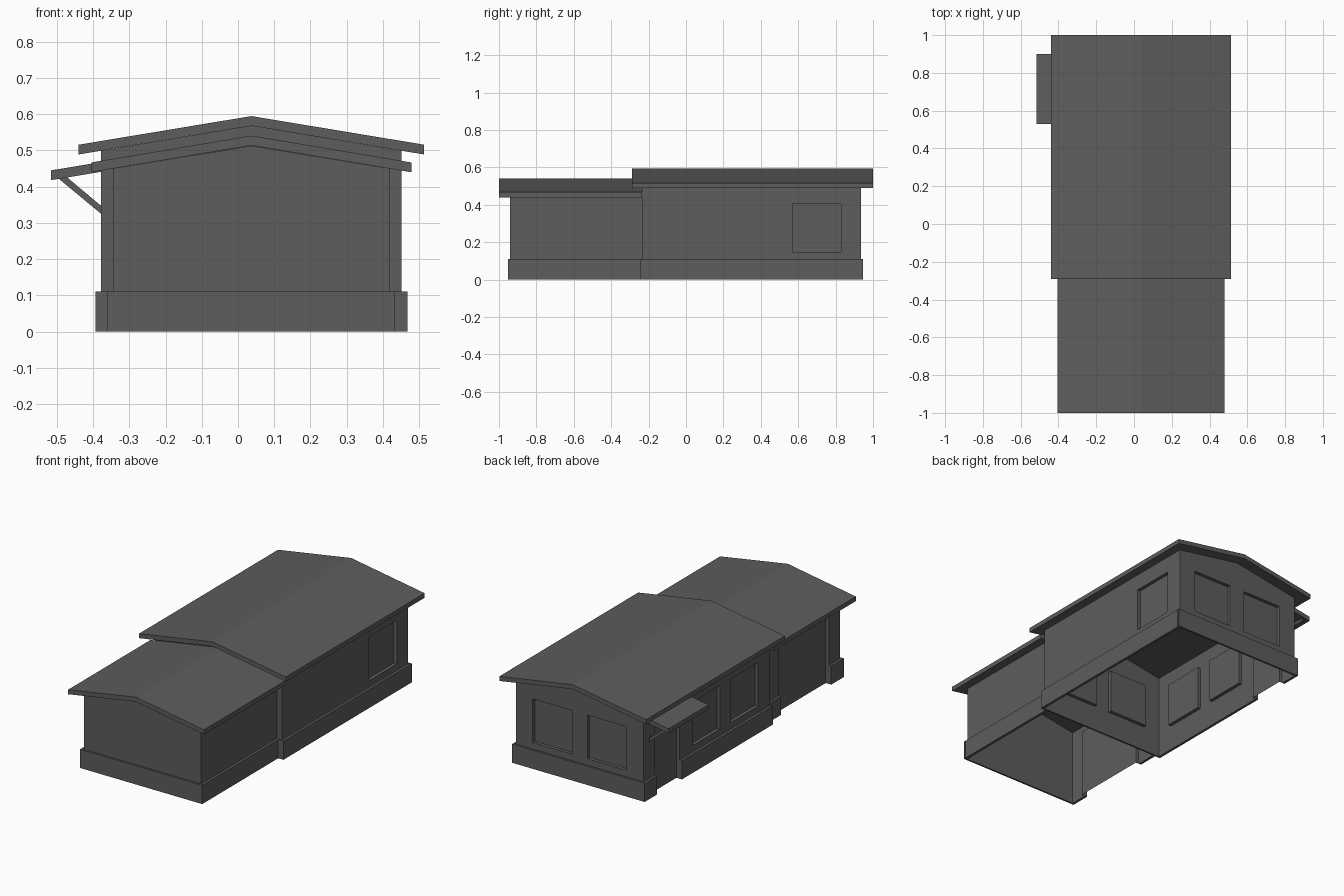
import bpy
import bmesh
from mathutils import Vector

cube = bpy.data.objects.get("Cube")
if cube:
    bpy.data.objects.remove(cube, do_unlink=True)

GREY = (0.11, 0.11, 0.11, 1.0)
mat = bpy.data.materials.new("dark_grey")
mat.use_nodes = True
mat.diffuse_color = GREY
bsdf = next(n for n in mat.node_tree.nodes if n.type == 'BSDF_PRINCIPLED')
bsdf.inputs["Base Color"].default_value = GREY

MID = 0.037                  # x of the ridge line
UP = Vector((0, 0, 1))
BASE_TOP = 0.11
WIN_LOW, WIN_HIGH = 0.148, 0.404
RECESS = 0.02


def finish(bm, name):
    mesh = bpy.data.meshes.new(name)
    bm.to_mesh(mesh)
    bm.free()
    mesh.materials.append(mat)
    obj = bpy.data.objects.new(name, mesh)
    bpy.context.collection.objects.link(obj)
    return obj


def prism(name, profile, y0, y1):
    """Extrude an x-z outline along y."""
    bm = bmesh.new()
    face = bm.faces.new([bm.verts.new((x, y0, z)) for x, z in profile])
    out = bmesh.ops.extrude_face_region(bm, geom=[face])
    moved = [g for g in out["geom"] if isinstance(g, bmesh.types.BMVert)]
    bmesh.ops.translate(bm, vec=(0, y1 - y0, 0), verts=moved)
    bmesh.ops.recalc_face_normals(bm, faces=bm.faces)
    return finish(bm, name)


def box(name, x0, x1, y0, y1, z0, z1):
    return prism(name, [(x0, z0), (x1, z0), (x1, z1), (x0, z1)], y0, y1)


def wall(name, start, end, height, openings=(), peak=None):
    """Sheet wall with recessed openings (a, b, low, high) and optional gable."""
    start, end = Vector((*start, 0)), Vector((*end, 0))
    u = (end - start).normalized()
    normal = u.cross(UP)
    length = (end - start).length
    bm = bmesh.new()

    def quad(points):
        bm.faces.new([bm.verts.new(start + u * a + UP * v - normal * d)
                      for a, v, d in points])

    us = sorted({0, length, *(o[0] for o in openings), *(o[1] for o in openings)})
    vs = sorted({0, height, *(o[2] for o in openings), *(o[3] for o in openings)})
    for a, b in zip(us, us[1:]):
        for c, d in zip(vs, vs[1:]):
            m, n = (a + b) / 2, (c + d) / 2
            if not any(o[0] < m < o[1] and o[2] < n < o[3] for o in openings):
                quad([(a, c, 0), (b, c, 0), (b, d, 0), (a, d, 0)])
    for a, b, c, d in openings:
        ring = [(a, c), (b, c), (b, d), (a, d)]
        quad([(*p, RECESS) for p in ring])
        for i, p in enumerate(ring):
            q = ring[(i + 1) % 4]
            if p[1] + q[1] > 0:
                quad([(*p, 0), (*q, 0), (*q, RECESS), (*p, RECESS)])
    if peak:
        quad([(0, height, 0), (length, height, 0), (length / 2, peak, 0)])
    bmesh.ops.remove_doubles(bm, verts=bm.verts, dist=0.0001)
    return finish(bm, name)


def roof(name, half, y0, y1, ridge, eave, thick):
    prism(name, [(MID - half, eave), (MID, ridge), (MID + half, eave),
                 (MID + half, eave - thick), (MID, ridge - thick),
                 (MID - half, eave - thick)], y0, y1)


# Main block walls
half = 0.415
left, right, front, back = MID - half, MID + half, -0.235, 0.935
eave, peak = 0.499, 0.568
gable_windows = [(half + s - 0.128, half + s + 0.128, WIN_LOW, WIN_HIGH)
                 for s in (-0.178, 0.178)]
wall("main_front_wall", (left, front), (right, front), eave, gable_windows, peak)
wall("main_back_wall", (right, back), (left, back), eave, gable_windows, peak)
wall("main_window_side_wall", (right, front), (right, back), eave,
     [(0.57 - front, 0.83 - front, WIN_LOW, WIN_HIGH)])
DOOR = (0.60, 0.83)
wall("main_door_side_wall", (left, back), (left, front), eave,
     [(back - DOOR[1], back - DOOR[0], 0, WIN_HIGH),
      (back - 0.48, back - 0.225, WIN_LOW, WIN_HIGH),
      (back - 0.125, back + 0.13, WIN_LOW, WIN_HIGH)])

# Garage block walls
g_half = 0.381
g_left, g_right, g_front = MID - g_half, MID + g_half, -0.94
g_eave, g_peak = 0.45, 0.513
GATE = (-0.835, -0.37)
wall("garage_front_wall", (g_left, g_front), (g_right, g_front), g_eave, (), g_peak)
wall("garage_plain_side_wall", (g_right, g_front), (g_right, front), g_eave)
wall("garage_gate_side_wall", (g_left, front), (g_left, g_front), g_eave,
     [(front - GATE[1], front - GATE[0], 0, WIN_HIGH)])

# Plinths, broken at the door and the gate
GAP = 0.001


def plinth(prefix, x0, x1, y0, y1, out_x, out_y, opening, ends):
    for end in ends:
        ya, yb = (y0 - out_y, y0 - GAP) if end == "front" else (y1 + GAP, y1 + out_y)
        box(prefix + "_plinth_" + end, x0 - out_x, x1 + out_x, ya, yb, 0, BASE_TOP)
    box(prefix + "_plinth_plain_side", x1 + GAP, x1 + out_x, y0, y1, 0, BASE_TOP)
    for tag, ya, yb in (("a", y0, opening[0]), ("b", opening[1], y1)):
        box(prefix + "_plinth_open_side_" + tag,
            x0 - out_x, x0 - GAP, ya, yb, 0, BASE_TOP)


plinth("main", left, right, front, back, 0.016, 0.012, DOOR, ("front", "back"))
plinth("garage", g_left, g_right, g_front, front, 0.016, 0.012, GATE, ("front",))

# Roofs
roof("main_roof", 0.477, -0.29, 1.0, 0.595, 0.516, 0.027)
roof("garage_roof", 0.4415, -1.0, front, 0.541, 0.467, 0.027)

# Door canopy with two braces
prism("door_canopy", [(-0.517, 0.418), (left, 0.441), (left, 0.468), (-0.517, 0.445)],
      0.53, 0.90)
for tag, y in (("back", 0.87), ("front", 0.56)):
    prism("canopy_brace_" + tag,
          [(-0.495, 0.422), (left, 0.325), (left, 0.347), (-0.472, 0.426)],
          y - 0.01, y + 0.01)
